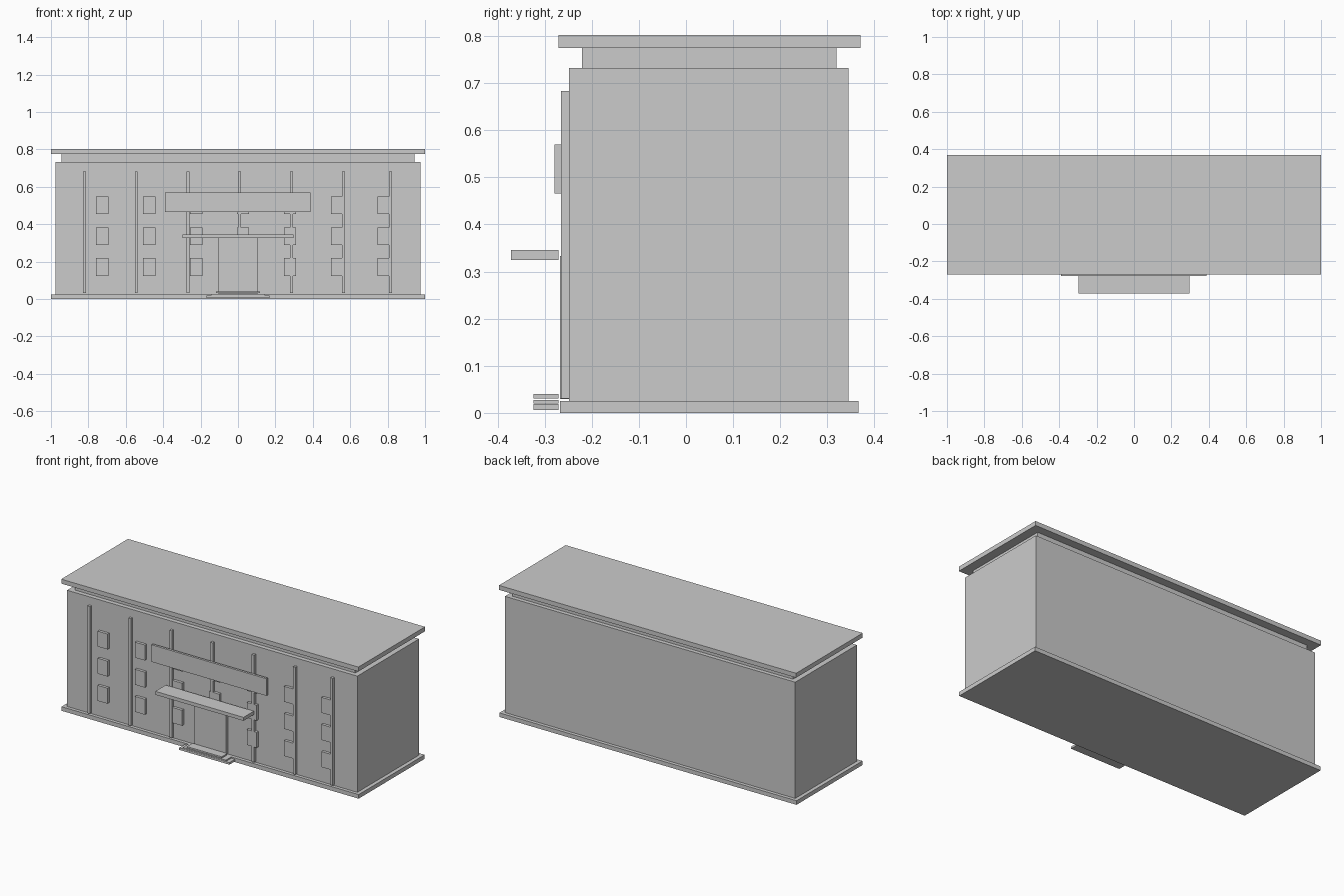
import bpy


def box(name, x0, x1, y0, y1, z0, z1):
    bpy.ops.mesh.primitive_cube_add(size=1, location=((x0 + x1) / 2, (y0 + y1) / 2, (z0 + z1) / 2))
    ob = bpy.context.object
    ob.name = name
    ob.scale = (x1 - x0, y1 - y0, z1 - z0)
    bpy.ops.object.transform_apply(location=False, rotation=False, scale=True)
    return ob


WALL = -0.248    # front wall plane
RELIEF = -0.265  # front of pilasters and windows

# Main mass: plinth, body, recessed neck, flat roof
box("plinth", -1, 1, -0.268, 0.366, 0, 0.025)
box("building_body", -0.977, 0.977, WALL, 0.345, 0.025, 0.732)
box("roof_neck", -0.944, 0.944, -0.221, 0.32, 0.732, 0.775)
box("roof_slab", -1, 1, -0.271, 0.37, 0.775, 0.802)

# Thin vertical pilasters
for x in (-0.82, -0.544, -0.267, 0.008, 0.286, 0.564, 0.815):
    box("pilaster", x - 0.008, x + 0.008, RELIEF, WALL, 0.031, 0.683)

# Window grid
for col in range(7):
    x = -0.726 + 0.251 * col
    for z in (0.171, 0.336, 0.501):
        box("window", x - 0.033, x + 0.033, RELIEF, WALL, z - 0.047, z + 0.047)

# Entrance: door panel, canopy, sign board
box("door", -0.107, 0.107, -0.267, WALL, 0.03, 0.333)
box("canopy", -0.297, 0.297, -0.371, -0.271, 0.325, 0.346)
box("sign_board", -0.389, 0.387, -0.279, -0.265, 0.466, 0.57)

# Steps, narrowing upwards
for half, z0, z1 in ((0.169, 0.006, 0.0185), (0.145, 0.0195, 0.027), (0.117, 0.031, 0.04)):
    box("step", -half, half, -0.324, -0.271, z0, z1)
